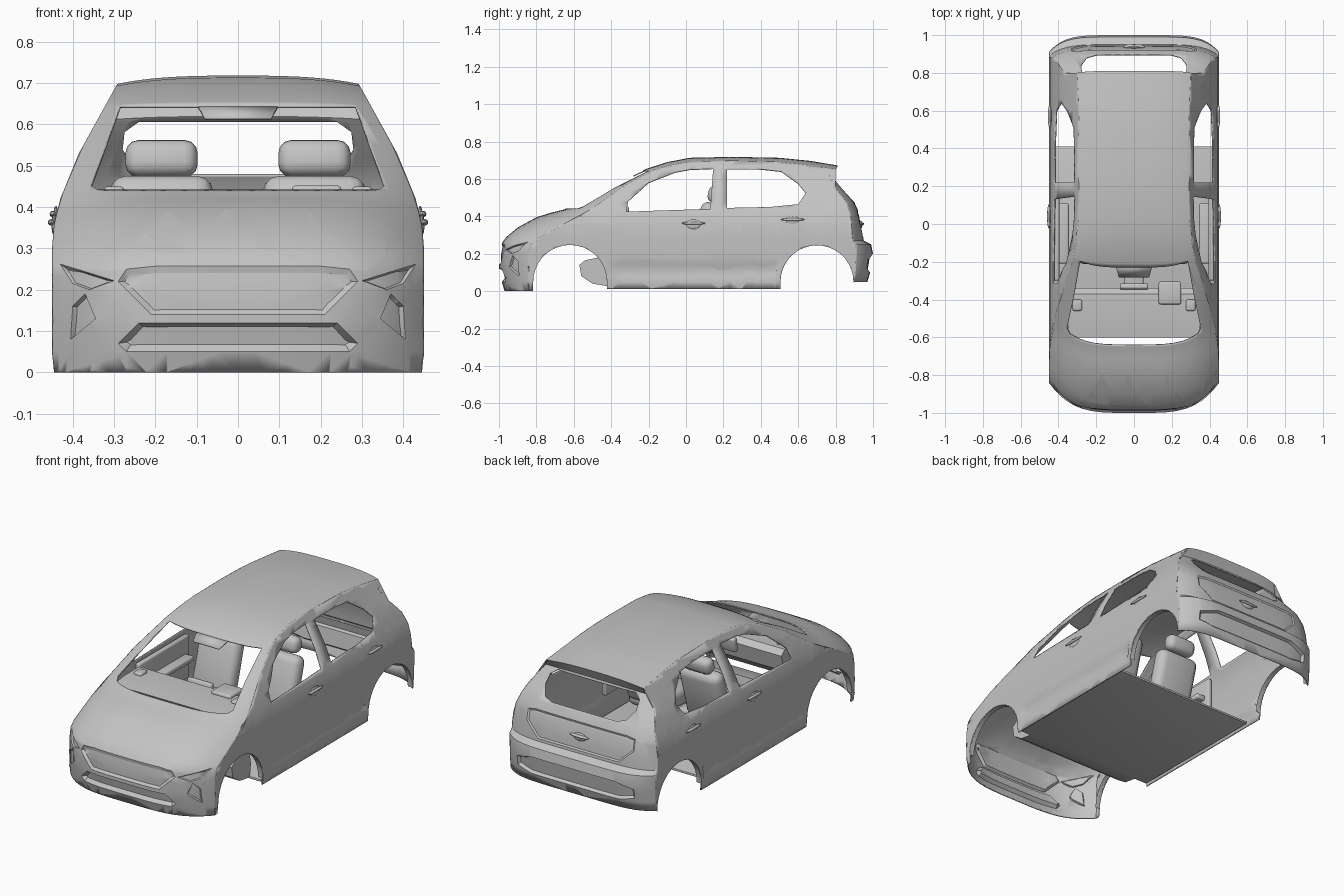
import bpy, bmesh, math
from mathutils import Vector

if "Cube" in bpy.data.objects:
    bpy.data.objects.remove(bpy.data.objects["Cube"], do_unlink=True)

grey = bpy.data.materials.new("body_grey")
grey.use_nodes = True
grey.diffuse_color = (0.55, 0.55, 0.55, 1)
grey.node_tree.nodes["Principled BSDF"].inputs["Base Color"].default_value = (0.55, 0.55, 0.55, 1)


def finish(name, bm, angle=35):
    mesh = bpy.data.meshes.new(name)
    bm.to_mesh(mesh)
    bm.free()
    mesh.materials.append(grey)
    ob = bpy.data.objects.new(name, mesh)
    bpy.context.collection.objects.link(ob)
    bpy.ops.object.select_all(action='DESELECT')
    ob.select_set(True)
    bpy.context.view_layer.objects.active = ob
    bpy.ops.object.shade_smooth_by_angle(angle=math.radians(angle))
    return ob


def thicken(ob, amount=0.006):
    mod = ob.modifiers.new("thickness", 'SOLIDIFY')
    mod.thickness = amount


def mirror(ob):
    ob.modifiers.new("mirror", 'MIRROR')


def clip(bm, faces, poly, a, b):
    """Cut a convex outline, drawn on axes a and b, into faces; return the faces inside."""
    pairs = list(zip(poly, poly[1:] + poly[:1]))
    turn = 1 if sum(p[0] * q[1] - q[0] * p[1] for p, q in pairs) > 0 else -1
    for p, q in pairs:
        co, no = Vector((0, 0, 0)), Vector((0, 0, 0))
        co[a], co[b] = p
        no[a], no[b] = turn * (q[1] - p[1]), turn * (p[0] - q[0])
        no.normalize()
        geom = set(faces)
        for f in faces:
            geom.update(f.edges)
            geom.update(f.verts)
        res = bmesh.ops.bisect_plane(bm, geom=list(geom), dist=1e-5, plane_co=co, plane_no=no)
        faces = [g for g in res['geom'] if isinstance(g, bmesh.types.BMFace)
                 and (g.calc_center_median() - co).dot(no) < 0]
        if not faces:
            break
    return faces


def cut_hole(bm, faces, poly, a, b):
    bmesh.ops.delete(bm, geom=clip(bm, faces, poly, a, b), context='FACES')


def recess(bm, faces, poly, rim, depth):
    inside = clip(bm, faces, poly, 0, 2)
    if inside:
        bmesh.ops.inset_region(bm, faces=inside, thickness=rim, depth=-depth,
                               use_boundary=True, use_even_offset=False)


def both(half):
    return half + [(-x, z) for x, z in reversed(half)]


# Half width of the body by height, with a shallow door hollow
WIDTH = [(0, .445), (.05, .45), (.3, .45), (.36, .445), (.42, .43), (.53, .385), (.72, .28)]


def half_width(y, z):
    w = WIDTH[0][1]
    for (z0, w0), (z1, w1) in zip(WIDTH, WIDTH[1:]):
        if z0 <= z <= z1:
            w = w0 + (w1 - w0) * (z - z0) / (z1 - z0)
    if z > .5 and y > .4:
        w -= .05 * (y - .4) * (z - .5) / .2
    if -.38 < y < .48:
        w -= .012 * max(0, 1 - abs(z - .11) / .06)
    return w


# Centre line from front bumper over the roof to rear bumper: y, z, edge sweep, edge drop
SPINE = [(-.97, 0, .13, 0), (-.985, .05, .145, 0), (-1, .12, .16, 0), (-1, .2, .16, 0),
         (-.99, .25, .16, 0), (-.96, .29, .16, .01), (-.9, .34, .16, .03), (-.8, .395, .14, .04),
         (-.72, .42, .14, .03), (-.65, .437, .14, 0), (-.43, .55, .08, 0), (-.21, .655, .03, .01),
         (-.1, .69, 0, .02), (.02, .713, 0, .02), (.25, .718, 0, .02), (.5, .713, 0, .022),
         (.66, .697, 0, .025), (.81, .672, -.01, .02), (.785, .62, -.015, .01),
         (.84, .55, -.04, 0), (.9, .475, -.04, 0), (.93, .41, -.05, 0), (.945, .32, -.06, 0),
         (.95, .27, -.06, 0), (.99, .25, -.08, 0), (1, .2, -.09, 0), (.985, .1, -.08, 0),
         (.97, .05, -.07, 0)]
rail = [(y + s, z - d) for y, z, s, d in SPINE]

# Centre skin: bumpers, bonnet, roof and tailgate
bm = bmesh.new()
N = 12
ts = [math.sin(i / N * math.pi / 2) for i in range(-N, N + 1)]
rows = []
for (y, z, sweep, drop), (ry, rz) in zip(SPINE, rail):
    w = half_width(ry, rz)
    k = 4 if y < .8 else 6
    rows.append([bm.verts.new((w * t, y + sweep * abs(t) ** k, z - drop * abs(t) ** 3)) for t in ts])
for r0, r1 in zip(rows, rows[1:]):
    for c in range(len(ts) - 1):
        bm.faces.new((r0[c], r0[c + 1], r1[c + 1], r1[c]))


def region(y0, y1, z0, z1):
    out = []
    for f in bm.faces:
        c = f.calc_center_median()
        if y0 < c.y < y1 and z0 < c.z < z1:
            out.append(f)
    return out


# Windscreen and rear window openings
cut_hole(bm, region(-.7, 0, .42, .69), both([(.34, .442), (.355, .452), (.285, .645)]), 0, 2)
cut_hole(bm, region(.7, 1, .4, .66),
         both([(.2, .48), (.25, .495), (.28, .54), (.275, .585), (.24, .61)]), 0, 2)
# Grille, lower intake, tailgate panel and rear bumper recess
recess(bm, region(-2, -.7, -1, .4), both([(.21, .14), (.29, .22), (.27, .25), (.2, .257)]), .012, .012)
recess(bm, region(-2, -.7, -1, .4), both([(.27, .05), (.29, .07), (.24, .12)]), .014, .02)
recess(bm, region(.7, 2, .2, .47), both([(.25, .285), (.33, .36), (.33, .42), (.28, .43)]), .008, .006)
recess(bm, region(.7, 2, -1, .3), both([(.27, .1), (.36, .12), (.36, .17), (.25, .2)]), .01, .015)
# Lamps and corner vents
for s in (1, -1):
    lamp = [(s * .30, .222), (s * .43, .262), (s * .40, .215), (s * .36, .2)]
    vent = [(s * .37, .19), (s * .40, .16), (s * .405, .08), (s * .345, .13)]
    recess(bm, region(-2, -.7, -1, .4), lamp, .004, .008)
    recess(bm, region(-2, -.7, -1, .4), vent, .004, .012)
thicken(finish("centre_skin", bm))

# Side skin, drawn flat and then pushed out to the body width
bm = bmesh.new()
outline = rail + [(.86, .01), (.5, .012), (-.4, .012)]
flat = bm.faces.new([bm.verts.new((0, y, z)) for y, z in outline])
bmesh.ops.triangulate(bm, faces=[flat])
levels = [(2, z) for z in (.05, .08, .11, .14, .17, .21, .25, .3, .36, .42, .48, .53, .6, .65)]
for axis, at in levels + [(1, -.9 + .06 * i) for i in range(31)]:
    co, no = Vector((0, 0, 0)), Vector((0, 0, 0))
    co[axis], no[axis] = at, 1
    bmesh.ops.bisect_plane(bm, geom=bm.verts[:] + bm.edges[:] + bm.faces[:], dist=1e-5,
                           plane_co=co, plane_no=no)
front_window = [(-.32, .425), (-.31, .48), (-.2, .58), (-.06, .635), (.02, .65), (.145, .655), (.13, .44)]
rear_window = [(.22, .445), (.22, .652), (.4, .652), (.51, .64), (.6, .575), (.64, .525), (.6, .465), (.45, .45)]


def arch(cy, r):
    arc = [math.pi * i / 18 for i in range(19)]
    return [(cy + r, -.1)] + [(cy + r * math.cos(a), .05 + r * math.sin(a)) for a in arc] + [(cy - r, -.1)]


ARCHES = [(-.62, .197), (.7, .195)]
for hole in [front_window, rear_window] + [arch(cy, r) for cy, r in ARCHES]:
    cut_hole(bm, bm.faces[:], hole, 1, 2)
for v in bm.verts:
    v.co.x = half_width(v.co.y, v.co.z)
bm.normal_update()
for f in bm.faces:
    if f.normal.x < 0:
        f.normal_flip()
side = finish("side_skin", bm)
mirror(side)
thicken(side)

# Wheel arch lips
for label, (cy, r) in zip(("front", "rear"), ARCHES):
    bm = bmesh.new()
    pairs = [[bm.verts.new((x, y, z)) for x in (.449, .42)] for y, z in arch(cy, r)[1:-1]]
    for p, q in zip(pairs, pairs[1:]):
        bm.faces.new((p[0], p[1], q[1], q[0]))
    mirror(finish(label + "_arch_lip", bm))


def box(name, centre, size, tilt=0, bevel=.01):
    bm = bmesh.new()
    bmesh.ops.create_cube(bm, size=1)
    for v in bm.verts:
        v.co = Vector([c * s for c, s in zip(v.co, size)])
    bmesh.ops.bevel(bm, geom=bm.edges[:], offset=bevel, segments=3, profile=.5, affect='EDGES')
    ob = finish(name, bm, 50)
    ob.location, ob.rotation_euler.x = centre, tilt
    return ob


def prism(name, profile, half):
    bm = bmesh.new()
    face = bm.faces.new([bm.verts.new((-half, y, z)) for y, z in profile])
    ext = bmesh.ops.extrude_face_region(bm, geom=[face])
    bmesh.ops.translate(bm, vec=(2 * half, 0, 0), verts=[g for g in ext['geom'] if isinstance(g, bmesh.types.BMVert)])
    bmesh.ops.recalc_face_normals(bm, faces=bm.faces[:])
    return finish(name, bm)


def ellipsoid(name, centre, size):
    bm = bmesh.new()
    bmesh.ops.create_uvsphere(bm, u_segments=16, v_segments=8, radius=1)
    for v in bm.verts:
        v.co = Vector([c * s for c, s in zip(v.co, size)])
    ob = finish(name, bm, 60)
    ob.location = centre
    return ob


# Mirror mount hanging from the windscreen header
bm = bmesh.new()
bm.faces.new([bm.verts.new(p) for p in ((-.08, -.283, .617), (.08, -.283, .617), (.1, -.215, .65), (-.1, -.215, .65))])
thicken(finish("mirror_mount", bm))

# Floor, footwell, console and dashboard
box("floor", (0, -.005, .03), (.87, .83, .012), 0, .002)
prism("footwell", [(-.41, .025), (-.5, .04), (-.56, .08), (-.57, .14), (-.54, .165), (-.42, .19), (-.4, .1)], .36)
box("centre_console", (0, -.2, .09), (.1, .42, .12))
prism("dashboard", [(-.6, .425), (-.5, .437), (-.37, .437), (-.34, .41), (-.36, .32), (-.45, .25), (-.53, .3)], .35)
box("instrument_hood", (.19, -.365, .435), (.12, .12, .035))
box("centre_screen", (0, -.335, .40), (.15, .03, .08), -.2)

# Seats, door cards and handles on each side
for s, label in ((1, "left"), (-1, "right")):
    x = s * .185
    box(label + "_seat_cushion", (x, -.06, .17), (.24, .3, .1), .08, .035)
    box(label + "_seat_back", (x, .09, .32), (.25, .09, .32), -.28, .04)
    box(label + "_headrest", (x, .155, .517), (.175, .075, .09), -.2, .032)
    box(label + "_door_card", (s * .41, -.08, .29), (.03, .44, .24))
    box(label + "_armrest", (s * .375, -.05, .3), (.06, .32, .03))
    box(label + "_dash_vent", (s * .3, -.43, .435), (.05, .06, .03))
    for end, y, z in (("front", .04, .357), ("rear", .57, .377)):
        w = half_width(y, z)
        ellipsoid(f"{label}_{end}_handle", (s * (w + .006), y, z + .006), (.009, .065, .008))
        ellipsoid(f"{label}_{end}_handle_cup", (s * w, y, z), (.006, .04, .026))

# Tailgate handle
ellipsoid("tailgate_handle", (0, .94, .36), (.06, .012, .008))
ellipsoid("tailgate_handle_cup", (0, .935, .355), (.04, .008, .022))
